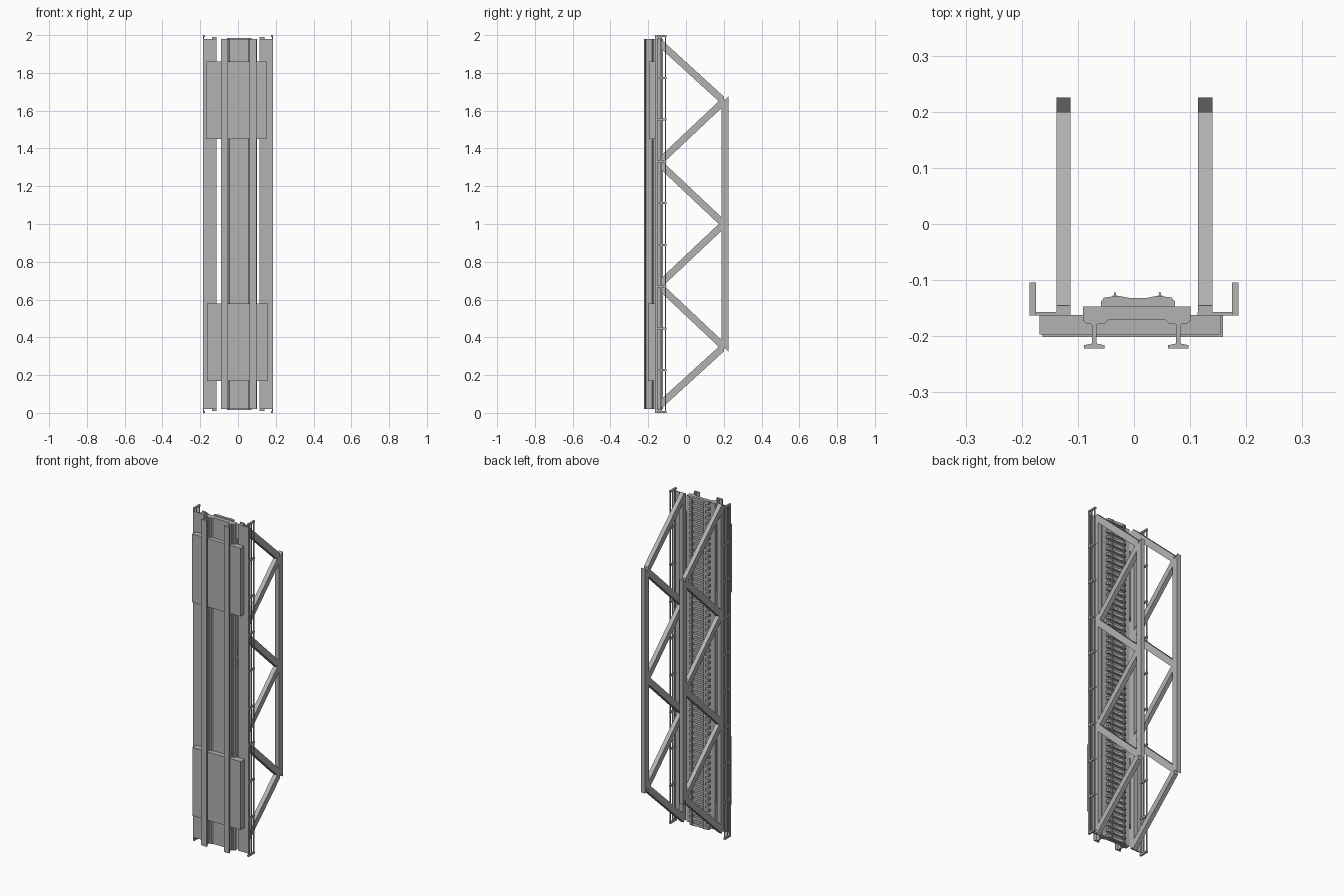
import bpy
import bmesh
from mathutils import Vector

cube = bpy.data.objects.get("Cube")
if cube:
    bpy.data.objects.remove(cube, do_unlink=True)

grey = bpy.data.materials.new("steel_grey")
grey.use_nodes = True
grey.diffuse_color = (0.45, 0.45, 0.45, 1)
for node in grey.node_tree.nodes:
    if node.type == 'BSDF_PRINCIPLED':
        node.inputs["Base Color"].default_value = (0.45, 0.45, 0.45, 1)
        node.inputs["Roughness"].default_value = 0.7


def add_prism(bm, outline, lo, hi, axis):
    """Extrude an outline: (x, y) points along z, or (y, z) points along x."""
    def place(p, d):
        return Vector((p[0], p[1], d)) if axis == 'z' else Vector((d, p[0], p[1]))
    base = [bm.verts.new(place(p, lo)) for p in outline]
    top = [bm.verts.new(place(p, hi)) for p in outline]
    bm.faces.new(base)
    bm.faces.new(top)
    for i in range(len(base)):
        j = (i + 1) % len(base)
        bm.faces.new((base[i], base[j], top[j], top[i]))


def add_box(bm, x, y, z):
    add_prism(bm, [(x[0], y[0]), (x[1], y[0]), (x[1], y[1]), (x[0], y[1])], z[0], z[1], 'z')


def finish(name, bm):
    bmesh.ops.recalc_face_normals(bm, faces=bm.faces)
    mesh = bpy.data.meshes.new(name)
    bm.to_mesh(mesh)
    bm.free()
    mesh.materials.append(grey)
    obj = bpy.data.objects.new(name, mesh)
    bpy.context.collection.objects.link(obj)
    return obj


END_LO, END_HI = 0.02, 1.98
MID = 0.005     # centre line of deck and track

# Deck slab with haunches over the two girders
half = [(0.096, -0.147), (0.096, -0.172), (0.09, -0.177), (0.057, -0.177), (0.051, -0.171)]
bm = bmesh.new()
outline = [(MID + x, y) for x, y in half] + [(MID - x, y) for x, y in reversed(half)]
add_prism(bm, outline, END_LO, END_HI, 'z')
finish("deck_slab", bm)

# Girders under the deck
for name, x in (("right_girder", -0.071), ("left_girder", 0.079)):
    bm = bmesh.new()
    girder = [(0.018, -0.222), (0.018, -0.216), (0.004, -0.213), (0.004, -0.18), (0.009, -0.176)]
    outline = [(x + a, y) for a, y in girder] + [(x - a, y) for a, y in reversed(girder)]
    add_prism(bm, outline, END_LO, END_HI, 'z')
    finish(name, bm)

# Wide bearing blocks
for name, x, y, z in (("lower_bearing_block", (-0.163, 0.159), -0.201, (0.17, 0.58)),
                      ("upper_bearing_block", (-0.168, 0.154), -0.197, (1.45, 1.86))):
    bm = bmesh.new()
    add_box(bm, x, (y, -0.162), z)
    finish(name, bm)

# Sleepers, thicker under the rails
TRACK = 0.007
sleeper = [(0.066, -0.147), (0.066, -0.138), (0.06, -0.131), (0.035, -0.128), (0.014, -0.132)]
outline = [(TRACK + x, y) for x, y in sleeper] + [(TRACK - x, y) for x, y in reversed(sleeper)]
bm = bmesh.new()
COUNT = 56
for i in range(COUNT):
    z = 0.023 + i * 1.954 / (COUNT - 1)
    add_prism(bm, outline, z - 0.008, z + 0.008, 'z')
finish("sleepers", bm)

# Running rails
for name, x in (("right_rail", -0.034), ("left_rail", 0.046)):
    bm = bmesh.new()
    rail = [(0.005, -0.13), (0.005, -0.128), (0.0015, -0.127), (0.002, -0.122)]
    outline = [(x + a, y) for a, y in rail] + [(x - a, y) for a, y in reversed(rail)]
    add_prism(bm, outline, END_LO, END_HI, 'z')
    finish(name, bm)

# Trusses: top chord, bottom chord and zigzag diagonals
low_z = (0.035, 0.675, 1.325, 1.965)
high_z = (0.35, 1.0, 1.65)
LOW, HIGH, BAR = -0.145, 0.2, 0.025
for name, x0, x1 in (("right_truss", -0.138, -0.113), ("left_truss", 0.114, 0.14)):
    bm = bmesh.new()
    add_prism(bm, [(0.225, 0.325), (0.225, 1.675), (0.188, 1.64), (0.188, 0.36)], x0, x1, 'x')
    add_box(bm, (x0, x1), (-0.157, -0.134), (END_LO, END_HI))
    for i, top in enumerate(high_z):
        for foot in (low_z[i], low_z[i + 1]):
            add_prism(bm, [(LOW, foot - BAR), (LOW, foot + BAR),
                           (HIGH, top + BAR), (HIGH, top - BAR)], x0, x1, 'x')
    finish(name, bm)

# Walkways and railings on both sides
for side, s in (("right", -1), ("left", 1)):
    def span(a, b):
        return tuple(sorted((s * a, s * b)))
    bm = bmesh.new()
    add_box(bm, span(0.113, 0.184), (-0.163, -0.157), (END_LO, END_HI))
    finish(side + "_walkway", bm)

    bm = bmesh.new()
    for y0, y1 in ((-0.163, -0.15), (-0.137, -0.131), (-0.112, -0.106)):
        add_box(bm, span(0.179, 0.184), (y0, y1), (0.0, 2.0))
    posts = 10
    for i in range(posts):
        z = 0.005 + i * 1.99 / (posts - 1)
        add_box(bm, span(0.175, 0.186), (-0.163, -0.104), (z - 0.005, z + 0.005))
    finish(side + "_railing", bm)
